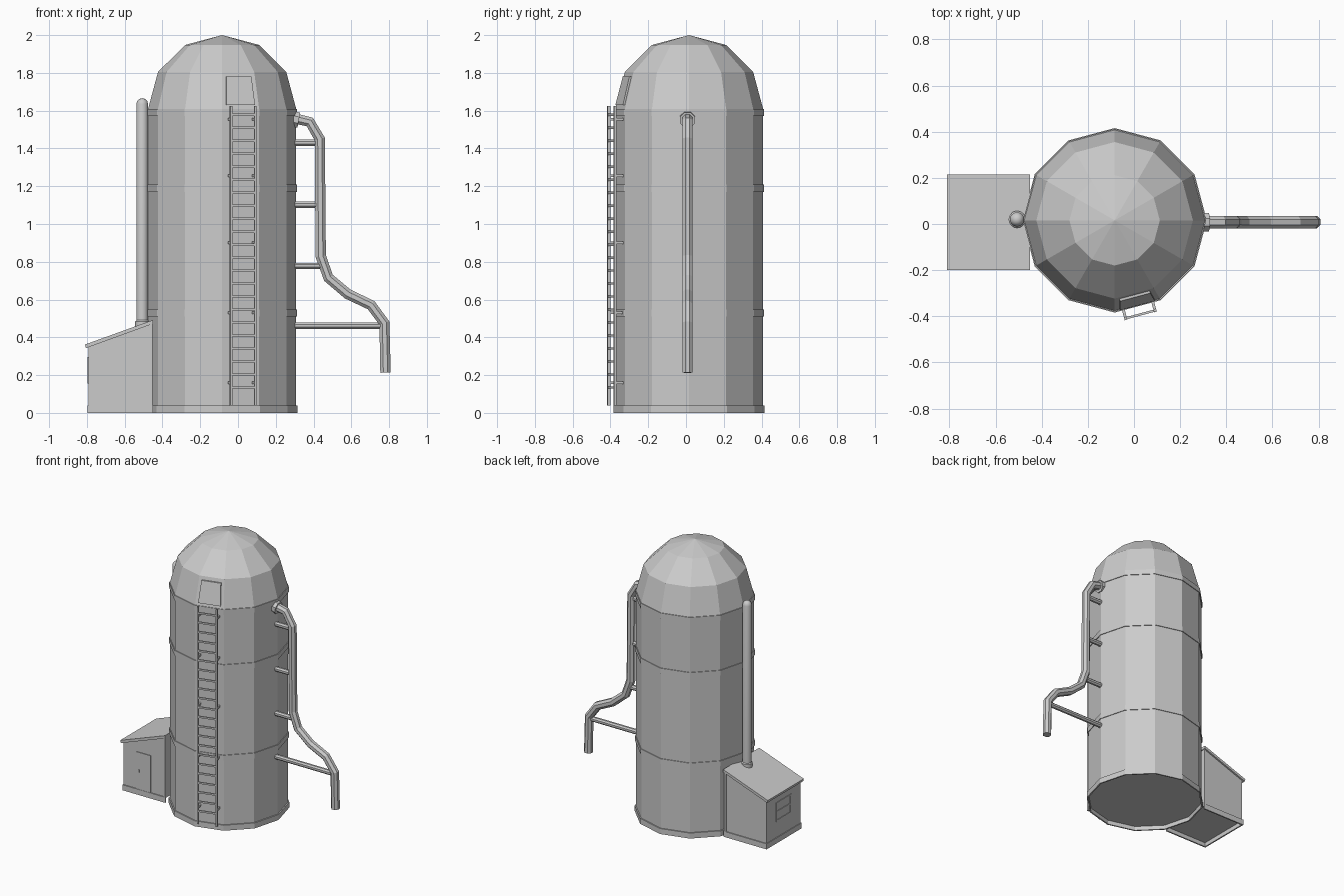
import bpy, bmesh
from math import sin, cos, pi, radians
from mathutils import Vector, Matrix

if "Cube" in bpy.data.objects:
    bpy.data.objects.remove(bpy.data.objects["Cube"])

CX, CY = -0.084, 0.016         # tank axis
R = 0.392                      # tank radius


def mesh_obj(name, bm):
    bmesh.ops.recalc_face_normals(bm, faces=bm.faces)
    me = bpy.data.meshes.new(name)
    bm.to_mesh(me)
    bm.free()
    ob = bpy.data.objects.new(name, me)
    bpy.context.collection.objects.link(ob)
    return ob


def lathe(name, profile, n, x, y, closed=False):
    """Revolve (radius, z) points; radius 0 closes to a point, closed joins last to first."""
    bm = bmesh.new()
    rings = []
    for r, z in profile:
        if r == 0:
            rings.append([bm.verts.new((x, y, z))] * n)
        else:
            rings.append([bm.verts.new((x + r * cos(2 * pi * i / n), y + r * sin(2 * pi * i / n), z))
                          for i in range(n)])
    if closed:
        rings.append(rings[0])
    for a, b in zip(rings, rings[1:]):
        for i in range(n):
            j = (i + 1) % n
            bm.faces.new(list(dict.fromkeys((a[i], a[j], b[j], b[i]))))
    return mesh_obj(name, bm)


def prism(name, pts, y0, y1):
    """Extrude an (x, z) outline along y."""
    bm = bmesh.new()
    f = bm.faces.new([bm.verts.new((x, y0, z)) for x, z in pts])
    ext = bmesh.ops.extrude_face_region(bm, geom=[f])
    bmesh.ops.translate(bm, vec=(0, y1 - y0, 0),
                        verts=[v for v in ext["geom"] if isinstance(v, bmesh.types.BMVert)])
    return mesh_obj(name, bm)


def box(name, x0, x1, y0, y1, z0, z1):
    return prism(name, [(x0, z0), (x1, z0), (x1, z1), (x0, z1)], y0, y1)


def tube(name, pts, r, n, y):
    """Sweep an n-sided section along an (x, z) path at constant y."""
    bm = bmesh.new()
    P = [Vector((x, 0, z)) for x, z in pts]
    rings = []
    for i, p in enumerate(P):
        d0 = (p - P[max(i - 1, 0)]).normalized()
        d1 = (P[min(i + 1, len(P) - 1)] - p).normalized()
        t = (d0 + d1).normalized()
        side = Vector((-t.z, 0, t.x))
        rings.append([bm.verts.new(p + side * r * cos(a) + Vector((0, y + r * sin(a), 0)))
                      for a in [2 * pi * (k + 0.5) / n for k in range(n)]])
    for a, b in zip(rings, rings[1:]):
        for i in range(n):
            bm.faces.new((a[i], a[(i + 1) % n], b[(i + 1) % n], b[i]))
    bm.faces.new(rings[0])
    bm.faces.new(rings[-1])
    return mesh_obj(name, bm)


# tank body with half-dome roof and a slightly raised floor
dome = [(R * cos(radians(a)), 1.61 + 0.39 * sin(radians(a))) for a in (0, 30, 60)]
lathe("tank", [(0, 0.03), (R, 0.03)] + dome + [(0, 2.0)], 12, CX, CY)

# base ring and hoops
lathe("base_ring", [(0.39, 0), (0.4, 0), (0.4, 0.04), (0.39, 0.04)], 12, CX, CY, True)
for z in (0.51, 1.17, 1.572):
    lathe("hoop", [(0.388, z), (0.397, z), (0.397, z + 0.038), (0.388, z + 0.038)], 12, CX, CY, True)

# ladder, built in facet space: x along the facet, -y outwards
facet = Matrix.Translation((CX, CY, 0)) @ Matrix.Rotation(radians(15), 4, 'Z')
ladder = []
for s in (-1, 1):
    x = s * 0.066 + 0.002
    ladder.append(box("ladder_rail", x - 0.006, x + 0.006, -0.43, -0.416, 0.04, 1.625))
    for z in (0.16, 0.53, 0.9, 1.255, 1.555):
        ladder.append(box("ladder_bracket", x - 0.006, x + 0.006, -0.42, -0.37, z - 0.007, z + 0.007))
for i in range(22):
    z = 0.135 + i * 0.0687
    ladder.append(box("ladder_rung", -0.064, 0.068, -0.428, -0.418, z - 0.006, z + 0.006))

# roof hatch: tapered panel leaning on the dome
bm = bmesh.new()
outline = [(-0.078, -0.383, 1.63), (0.078, -0.383, 1.63), (0.068, -0.345, 1.78), (-0.068, -0.345, 1.78)]
front = [bm.verts.new(p) for p in outline]
back = [bm.verts.new((x, y + 0.025, z)) for x, y, z in outline]
bm.faces.new(front)
bm.faces.new(back)
for i in range(4):
    j = (i + 1) % 4
    bm.faces.new((front[i], front[j], back[j], back[i]))
ladder.append(mesh_obj("roof_hatch", bm))
for ob in ladder:
    ob.matrix_world = facet

# filling pipe, its flange and its struts
PY = 0.008
tube("filling_pipe", [(0.295, 1.56), (0.38, 1.54), (0.433, 1.45), (0.438, 0.83), (0.479, 0.715),
                      (0.58, 0.63), (0.705, 0.57), (0.775, 0.475), (0.781, 0.213)], 0.03, 8, PY)
tube("pipe_flange", [(0.29, 1.556), (0.322, 1.55)], 0.044, 8, PY)
for z, x1 in ((1.43, 0.42), (1.102, 0.425), (0.778, 0.45), (0.462, 0.765)):
    tube("pipe_strut", [(0.28, z), (x1, z)], 0.018, 8, PY)

# vent pipe with rounded cap
cap = [(0.031 * cos(radians(a)), 1.635 + 0.031 * sin(radians(a))) for a in (0, 30, 60)]
vent = lathe("vent_pipe", [(0, 0.44), (0.031, 0.44)] + cap + [(0, 1.666)], 16, -0.507, 0.02)
collar = lathe("vent_collar", [(0.03, 0.44), (0.037, 0.44), (0.037, 0.485), (0.03, 0.492)],
               16, -0.507, 0.02, True)
for ob in (vent, collar):
    bpy.ops.object.select_all(action='DESELECT')
    ob.select_set(True)
    bpy.context.view_layer.objects.active = ob
    bpy.ops.object.shade_smooth_by_angle(angle=radians(35))

# shed: walls with a raised floor, plinth strips, sloping roof
prism("shed_walls", [(-0.792, 0.03), (-0.455, 0.03), (-0.455, 0.475), (-0.792, 0.35)], -0.188, 0.203)
box("shed_plinth_front", -0.797, -0.45, -0.195, -0.185, 0, 0.04)
box("shed_plinth_back", -0.797, -0.45, 0.2, 0.21, 0, 0.04)
box("shed_plinth_side", -0.797, -0.787, -0.185, 0.2, 0, 0.04)
prism("shed_roof", [(-0.805, 0.343), (-0.45, 0.472), (-0.45, 0.492), (-0.81, 0.362)], -0.2, 0.215)
for y in (-0.194, 0.197):
    box("shed_post", -0.467, -0.452, y, y + 0.012, 0.04, 0.475)

# shed door and handle
box("shed_door", -0.685, -0.57, -0.193, -0.185, 0.04, 0.31)
box("door_handle", -0.668, -0.66, -0.197, -0.19, 0.165, 0.185)

# shed window: frame bars and crossbar
for y in (-0.079, 0.083):
    box("window_side", -0.797, -0.787, y, y + 0.012, 0.155, 0.295)
for z in (0.155, 0.219, 0.283):
    box("window_bar", -0.796, -0.787, -0.079, 0.095, z, z + 0.012)
